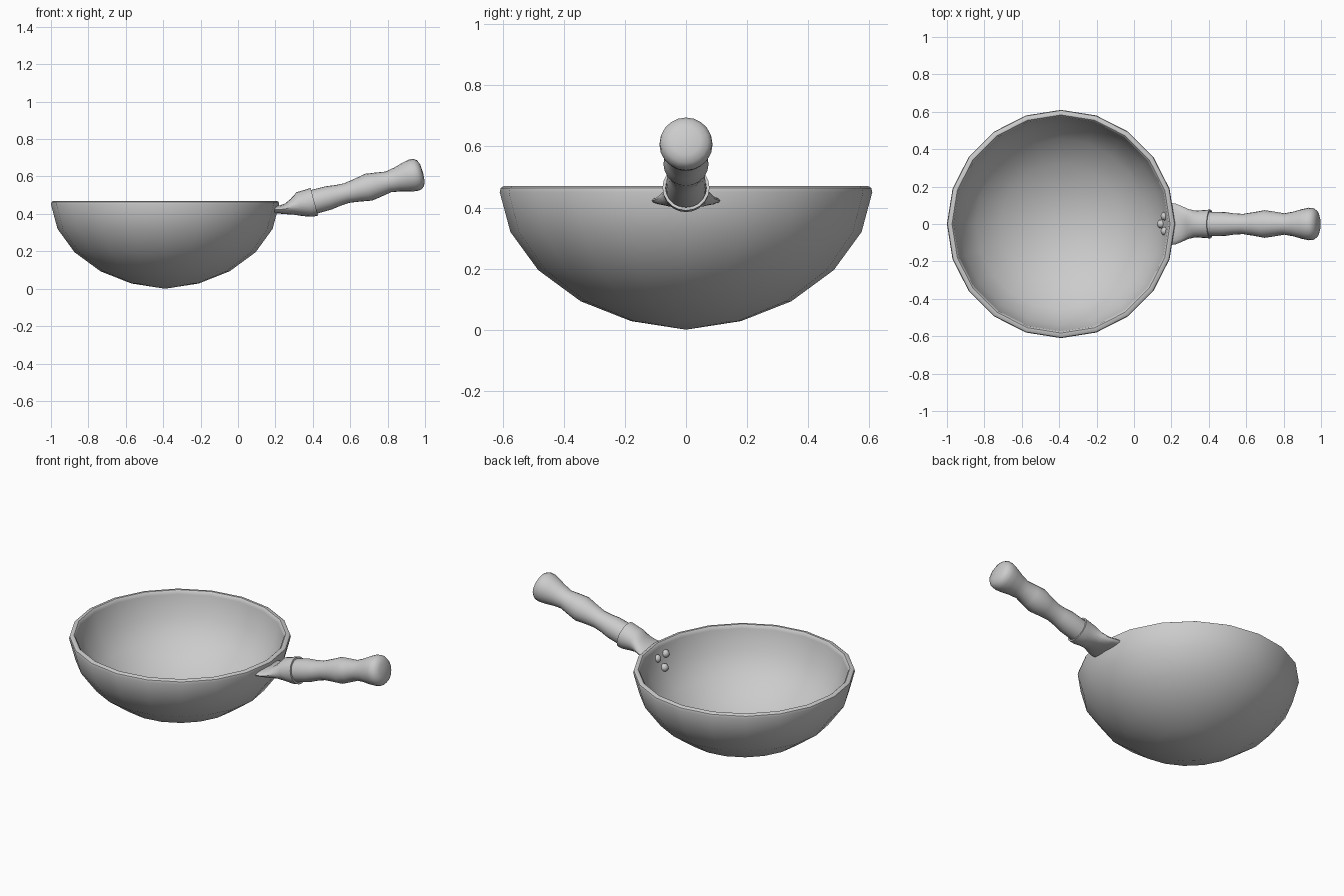
import bpy, bmesh, math
from mathutils import Vector, Matrix

if "Cube" in bpy.data.objects:
    bpy.data.objects.remove(bpy.data.objects["Cube"])


def finish(name, bm, angle=35):
    bmesh.ops.remove_doubles(bm, verts=bm.verts, dist=1e-5)
    bmesh.ops.recalc_face_normals(bm, faces=bm.faces)
    mesh = bpy.data.meshes.new(name)
    bm.to_mesh(mesh)
    bm.free()
    ob = bpy.data.objects.new(name, mesh)
    bpy.context.collection.objects.link(ob)
    bpy.ops.object.select_all(action='DESELECT')
    ob.select_set(True)
    bpy.context.view_layer.objects.active = ob
    bpy.ops.object.shade_smooth_by_angle(angle=math.radians(angle))
    return ob


def loft(name, rings, angle=35):
    """Join rings of points with quads; zero-size rings collapse to poles."""
    bm = bmesh.new()
    rows = [[bm.verts.new(p) for p in ring] for ring in rings]
    n = len(rows[0])
    for a, b in zip(rows, rows[1:]):
        for i in range(n):
            j = (i + 1) % n
            bm.faces.new((a[i], a[j], b[j], b[i]))
    return finish(name, bm, angle)


def ellipse(centre, u, v, n):
    return [centre + u * math.cos(2 * math.pi * i / n) + v * math.sin(2 * math.pi * i / n)
            for i in range(n)]


# Bowl: 20-sided shell, outside up over the rim and back down inside
BOWL_X = -0.39
profile = [(0, 0), (.18, .028), (.345, .093), (.484, .195), (.575, .32), (.61, .45),
           (.607, .464), (.597, .47), (.583, .47), (.575, .462),
           (.572, .448), (.54, .328), (.456, .214), (.325, .12), (.17, .06), (0, .035)]
loft("bowl", [ellipse(Vector((BOWL_X, 0, z)), Vector((r, 0, 0)), Vector((0, r, 0)), 20)
              for r, z in profile])

# Tilted handle axis
TILT = math.radians(15)
axis = Vector((math.cos(TILT), 0, math.sin(TILT)))
up = Vector((-math.sin(TILT), 0, math.cos(TILT)))
side = Vector((0, 1, 0))
start = Vector((.408, 0, .465))

# Grip: lathed along the axis with finger swells and a rounded knob
grip = [(-.04, 0), (-.04, .064), (.0, .065), (.08, .064), (.13, .057), (.18, .054),
        (.24, .063), (.30, .074), (.35, .067), (.41, .057), (.46, .066), (.51, .080),
        (.545, .087), (.57, .085), (.588, .072), (.598, .048), (.602, 0)]
loft("handle_grip", [ellipse(start + axis * t, side * r, up * r, 20) for t, r in grip])

# Bracket: flat at the bowl, swelling into a round open socket
flat = [(.192, .423, .113, .020), (.225, .423, .108, .022), (.255, .427, .096, .029),
        (.29, .438, .080, .043), (.33, .452, .071, .066)]
rings = [ellipse(Vector((.192, 0, .423)), side * 0, up * 0, 20)]
for i, (x, z, w, h) in enumerate(flat):
    lean = TILT * i / (len(flat) - 1)
    v = Vector((-math.sin(lean), 0, math.cos(lean)))
    rings.append(ellipse(Vector((x, 0, z)), side * w, v * h, 20))
for t, r in [(-.03, .075), (.0, .077), (.0, .067), (-.03, .066)]:
    rings.append(ellipse(start + axis * t, side * r, up * r, 20))
loft("handle_bracket", rings)

# Three rivets on the inside wall
for i, (x, y, z) in enumerate([(.145, 0, .335), (.165, .042, .40), (.165, -.038, .40)]):
    bm = bmesh.new()
    bmesh.ops.create_uvsphere(bm, u_segments=12, v_segments=8, radius=.023)
    bmesh.ops.transform(bm, matrix=Matrix.Translation((x, y, z))
                        @ Matrix.Rotation(math.radians(15), 4, 'Y')
                        @ Matrix.Diagonal((1, 1, 1, 1)), verts=bm.verts)
    finish(f"rivet_{i + 1}", bm)
